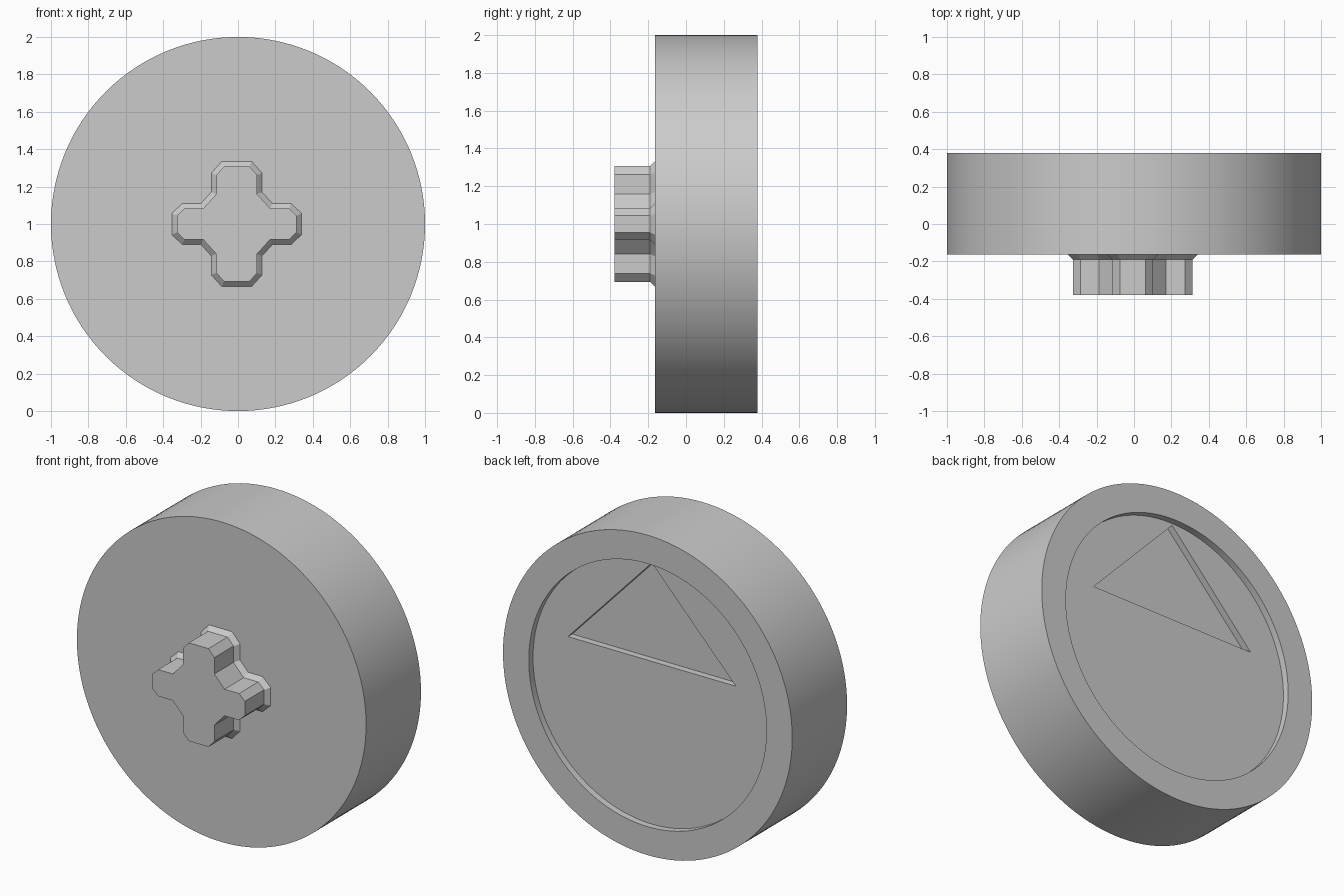
import bpy, bmesh, math
from mathutils import Vector

cube = bpy.data.objects.get("Cube")
if cube:
    bpy.data.objects.remove(cube, do_unlink=True)

mat = bpy.data.materials.new("plain_grey")
mat.use_nodes = True
GREY = (0.6, 0.6, 0.6, 1)
mat.diffuse_color = GREY
mat.node_tree.nodes["Principled BSDF"].inputs["Base Color"].default_value = GREY

FRONT, BACK, DEPTH = -0.163, 0.379, 0.042
SEGMENTS = 128


def loop(bm, points, y):
    """Closed loop of edges in the plane at y, from (x, height) points about the axis."""
    verts = [bm.verts.new((x, y, z + 1)) for x, z in points]
    return [bm.edges.new((v, verts[i - 1])) for i, v in enumerate(verts)]


def bridge(bm, a, b):
    bmesh.ops.bridge_loops(bm, edges=a + b)


def fill(bm, edges):
    """Flat face bounded by the loops; an inner loop becomes a hole."""
    bmesh.ops.triangle_fill(bm, edges=edges, use_beauty=True, use_dissolve=False)


def finish(bm, name):
    bmesh.ops.recalc_face_normals(bm, faces=bm.faces)
    mesh = bpy.data.meshes.new(name)
    bm.to_mesh(mesh)
    bm.free()
    mesh.materials.append(mat)
    obj = bpy.data.objects.new(name, mesh)
    bpy.context.collection.objects.link(obj)
    return obj


def circle(r):
    angles = [2 * math.pi * i / SEGMENTS for i in range(SEGMENTS)]
    return [(r * math.cos(a), r * math.sin(a)) for a in angles]


def offset(points, d):
    """Mitred outward offset of a counter-clockwise outline."""
    out = []
    for i, p in enumerate(points):
        prev, nxt = points[i - 1], points[(i + 1) % len(points)]
        a, b = (p - prev).normalized(), (nxt - p).normalized()
        na, nb = Vector((a.y, -a.x)), Vector((b.y, -b.x))
        out.append(p + (na + nb) * d / (1 + na.dot(nb)))
    return out


# Disc: outer rim, round recess in the back, triangular pocket in its floor
bm = bmesh.new()
triangle = [(-0.58, 0.195), (0.58, 0.195), (0, 0.81)]
front = loop(bm, circle(1), FRONT)
back = loop(bm, circle(1), BACK)
lip = loop(bm, circle(0.822), BACK)
floor = loop(bm, circle(0.822), BACK - DEPTH)
pocket = loop(bm, triangle, BACK - DEPTH)
pocket_floor = loop(bm, triangle, BACK - 2 * DEPTH)
for a, b in ((front, back), (back, lip), (lip, floor), (pocket, pocket_floor)):
    bridge(bm, a, b)
fill(bm, floor + pocket)
fill(bm, pocket_floor)
fill(bm, front)
disc = finish(bm, "disc")
bpy.ops.object.select_all(action="DESELECT")
disc.select_set(True)
bpy.context.view_layer.objects.active = disc
bpy.ops.object.shade_smooth_by_angle(angle=math.radians(30))

# Cross-shaped stem with chamfered corners and a flared foot
quarter = [(0.32, 0.045), (0.28, 0.083), (0.179, 0.083),
           (0.109, 0.16), (0.109, 0.262), (0.068, 0.307)]
outline = [(x, z) for x, z in quarter]
outline += [(-x, z) for x, z in reversed(quarter)]
outline += [(-x, -z) for x, z in quarter]
outline += [(x, -z) for x, z in reversed(quarter)]
outline = [Vector((x - 0.007, z)) for x, z in outline]
bm = bmesh.new()
tip = loop(bm, outline, -BACK)
neck = loop(bm, outline, FRONT - 0.027)
foot = loop(bm, offset(outline, 0.027), FRONT)
bridge(bm, tip, neck)
bridge(bm, neck, foot)
fill(bm, tip)
finish(bm, "cross_stem")
